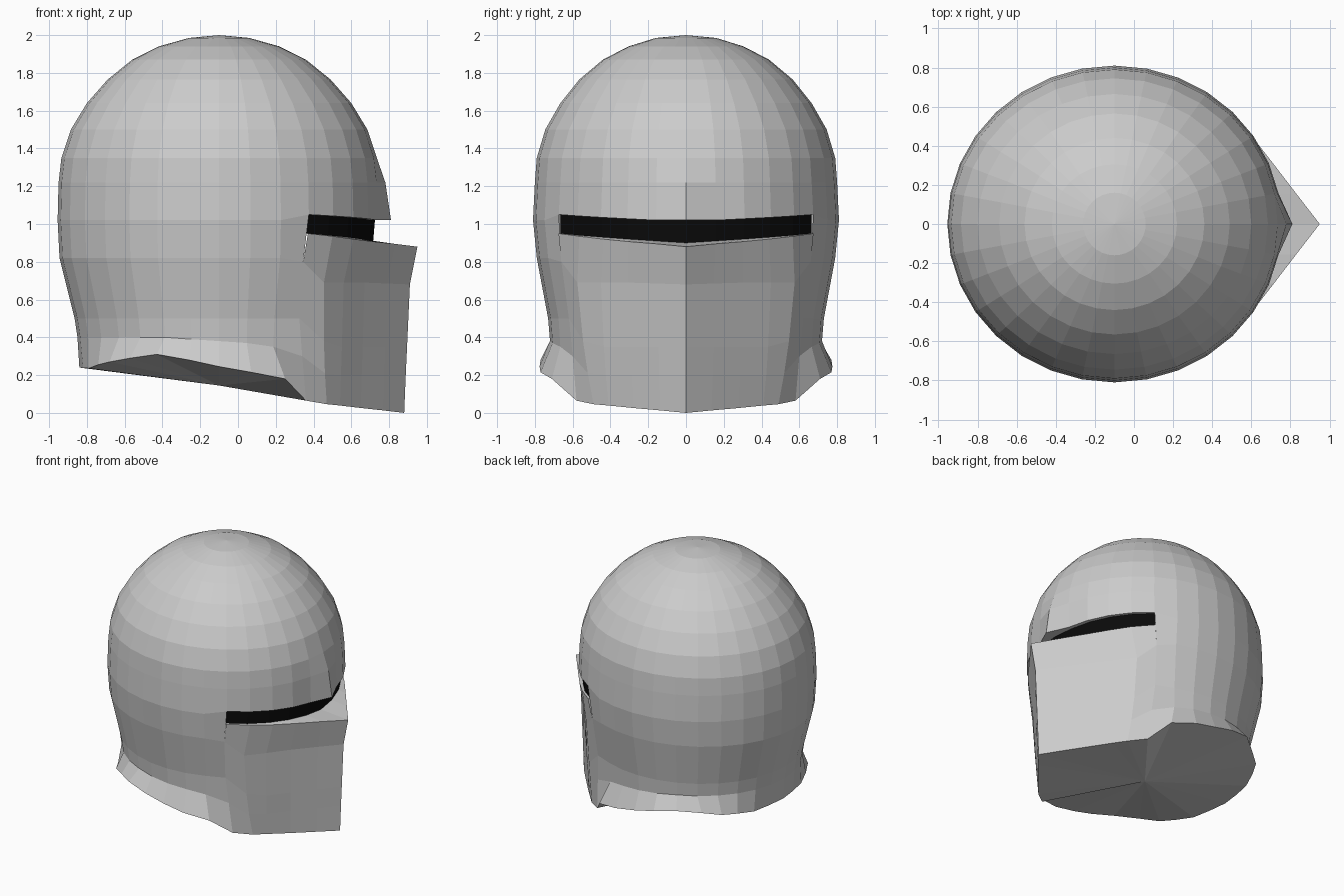
import bpy, bmesh, math

if "Cube" in bpy.data.objects:
    bpy.data.objects.remove(bpy.data.objects["Cube"])

SEG = 32      # columns round the shell
F = 5         # half width of the eye slit, in columns
CX = -0.1     # shell axis


def material(name, rgb):
    m = bpy.data.materials.new(name)
    m.diffuse_color = (*rgb, 1)
    m.use_nodes = True
    m.node_tree.nodes["Principled BSDF"].inputs["Base Color"].default_value = m.diffuse_color
    return m


steel = material("steel grey", (0.6, 0.6, 0.6))
black = material("slit black", (0.003, 0.003, 0.003))


def around(i, rx, ry, z):
    a = 2 * math.pi * i / SEG
    return (CX + rx * math.cos(a), ry * math.sin(a), z)


def mirrored(half):
    """Half row from the centre line outwards -> full row, -y to +y."""
    return [(x, -y, z) for x, y, z in half[:0:-1]] + half


def build(name, grids, mat, fans=()):
    """Mesh from grids of point rows plus triangle fans (centre, loop)."""
    bm = bmesh.new()
    for rows, closed in grids:
        vs = [[bm.verts.new(p) for p in row] for row in rows]
        n = len(rows[0])
        for a, b in zip(vs, vs[1:]):
            for j in range(n if closed else n - 1):
                k = (j + 1) % n
                bm.faces.new((b[j], b[k], a[k], a[j]))
    for centre, loop in fans:
        c = bm.verts.new(centre)
        vs = [bm.verts.new(p) for p in loop]
        for j in range(len(vs)):
            bm.faces.new((c, vs[j], vs[(j + 1) % len(vs)]))
    bmesh.ops.remove_doubles(bm, verts=bm.verts[:], dist=0.0005)
    me = bpy.data.meshes.new(name)
    bm.to_mesh(me)
    bm.free()
    me.materials.append(mat)
    ob = bpy.data.objects.new(name, me)
    bpy.context.collection.objects.link(ob)
    return ob


# Dome: stacked rings, ending in the brow line
profile = [(1.985, .16, .16), (1.94, .32, .305), (1.87, .46, .44),
           (1.765, .59, .565), (1.64, .70, .665), (1.5, .785, .745),
           (1.35, .835, .79), (1.22, .85, .80)]
dome_rows = [[around(i, rx, ry, z) for i in range(SEG)] for z, rx, ry in profile]
dome_rows[-1][0] = (0.78, 0, 1.22)


def brow(i):
    d = min(i % SEG, -i % SEG)
    if d == 0:
        return (0.81, 0, 1.02)
    z = 1.02 + 0.03 * max(0, d - 1) / (F - 1) if d <= F else 1.02
    return around(i, .855, .81, z)


dome_rows.append([brow(i) for i in range(SEG)])
build("dome", [(dome_rows, True)], steel,
      [((CX, 0, 2.0), dome_rows[0])])

# Face plate: wedge-shaped front with a central ridge
face_half = [
    [(.95, 0, .88), (.83, .155, .895), (.715, .305, .907),
     (.61, .44, .92), (.50, .565, .935), (.37, .675, .95)],
    [(.91, 0, .68), (.79, .15, .685), (.67, .305, .69),
     (.56, .45, .69), (.455, .575, .69), (.345, .66, .80)],
    [(.895, 0, .35), (.78, .145, .35), (.66, .295, .35),
     (.55, .435, .35), (.455, .545, .38), (.325, .62, .50)],
    [(.888, 0, .2), (.775, .142, .2), (.655, .287, .2),
     (.545, .425, .2), (.46, .52, .21), (.34, .60, .30)],
    [(.88, 0, 0), (.77, .135, .013), (.65, .28, .026),
     (.54, .41, .039), (.47, .49, .046), (.36, .58, .065)]]
face_rows = [mirrored(h) for h in face_half]
build("face_plate", [(face_rows, False)], steel)

# Neck guard: lower sides and back, flaring out to the rim
neck_z = [.35, .37, .38, .39, .40, .40, .40, .40, .40, .40, .40]
rim_half = [(.25, .71, .18), (.07, .77, .215), (-.1, .775, .245),
            (-.26, .77, .28), (-.43, .73, .31), (-.57, .62, .29),
            (-.68, .53, .27), (-.74, .42, .255), (-.79, .29, .236),
            (-.82, .15, .238), (-.84, 0, .24)]
guard_half = [[brow(i) for i in range(F + 1, 17)],
              [around(i, .845, .79, .82) for i in range(F + 1, 17)],
              [around(i, .765, .73, .50) for i in range(F + 1, 17)],
              [around(F + 1 + k, .75, .72, z) for k, z in enumerate(neck_z)],
              rim_half]
edge = [brow(F)] + [h[-1] for h in face_half[1:]]
edge.pop(3 + 0)
edge.insert(3, face_half[3][-1])
guard_rows = []
for e, half in zip(edge, guard_half):
    row = [e] + half
    guard_rows.append(row + [(x, -y, z) for x, y, z in row[-2::-1]])
build("neck_guard", [(guard_rows, False)], steel)

# Base: closes the underside, sagging along the middle
rim_loop = guard_rows[-1] + face_rows[-1][1:-1]
build("base", [], steel, [((-.1, 0, .145), rim_loop[::-1])])

# Eye slit: recessed dark band with grey ledges above and below it
cols = range(F + 1)
wall_top = mirrored([around(i, .825, .80, brow(i)[2]) for i in cols])
wall_low = mirrored([around(i, .815, .80, .90 + .05 * i / F) for i in cols])
brow_row = mirrored([brow(i) for i in cols])
build("eye_slit", [([wall_top, wall_low], False)], black)
build("slit_ledges", [([brow_row, wall_top], False),
                      ([wall_low, face_rows[0]], False)], steel)
